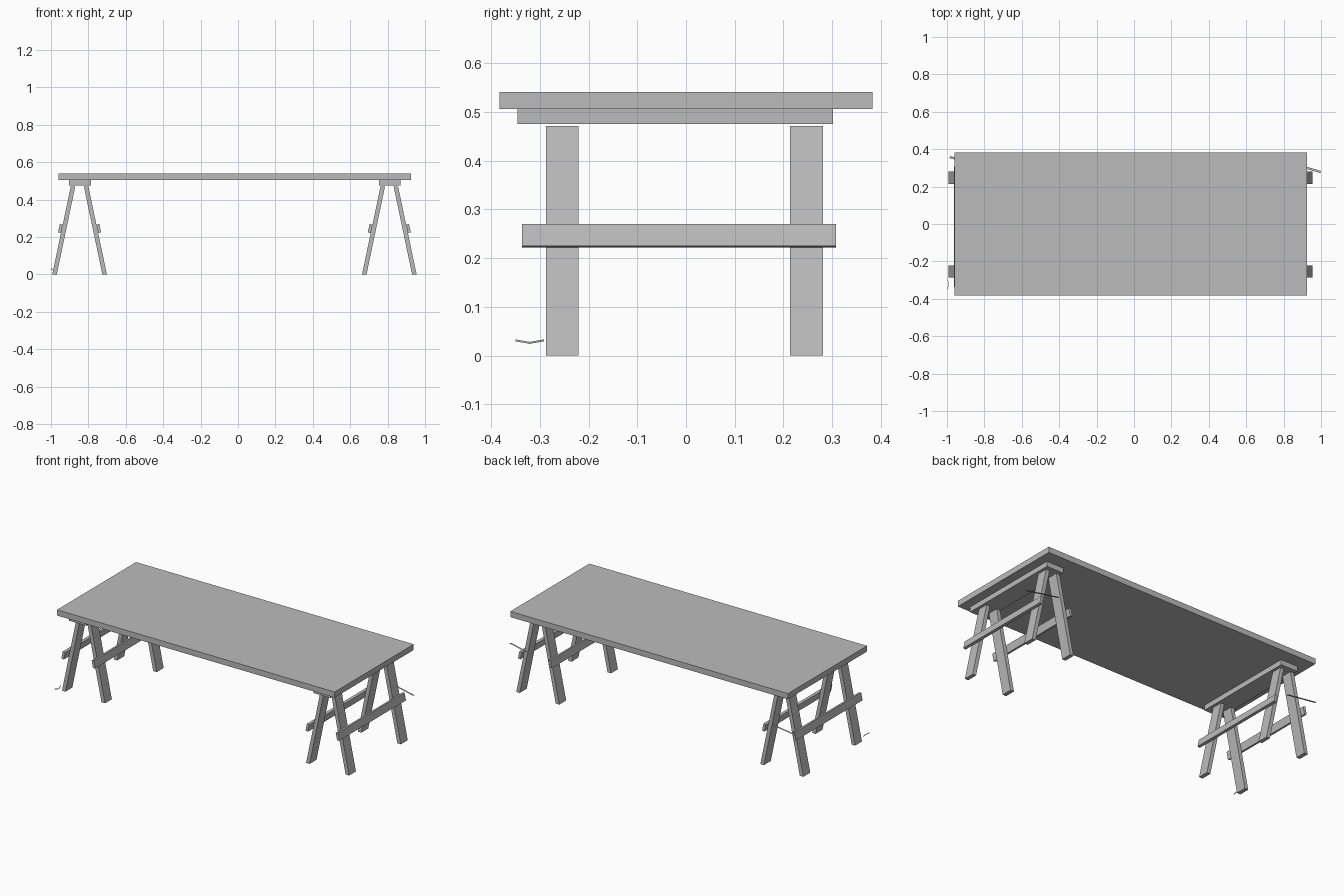
import bpy
import bmesh
from mathutils import Vector

cube = bpy.data.objects.get("Cube")
if cube:
    bpy.data.objects.remove(cube, do_unlink=True)

grey = bpy.data.materials.new("plain grey")
grey.use_nodes = True
GREY = (0.5, 0.5, 0.5, 1)
grey.diffuse_color = GREY
grey.node_tree.nodes["Principled BSDF"].inputs["Base Color"].default_value = GREY


def solid(name, outline, offset):
    """Extrude a planar outline by an offset; no offset leaves a thin sheet."""
    bm = bmesh.new()
    face = bm.faces.new([bm.verts.new(p) for p in outline])
    if offset:
        ext = bmesh.ops.extrude_face_region(bm, geom=[face], use_keep_orig=True)
        moved = [g for g in ext["geom"] if isinstance(g, bmesh.types.BMVert)]
        bmesh.ops.translate(bm, verts=moved, vec=Vector(offset))
    bmesh.ops.recalc_face_normals(bm, faces=bm.faces)
    mesh = bpy.data.meshes.new(name)
    bm.to_mesh(mesh)
    bm.free()
    mesh.materials.append(grey)
    obj = bpy.data.objects.new(name, mesh)
    bpy.context.collection.objects.link(obj)
    return obj


def prism(name, profile, y0, y1):
    """Extrude an x-z profile along y."""
    return solid(name, [(x, y0, z) for x, z in profile], (0, y1 - y0, 0))


def box(name, x0, x1, y0, y1, z0, z1):
    return prism(name, [(x0, z0), (x1, z0), (x1, z1), (x0, z1)], y0, y1)


# Table top
box("table_top", -0.96, 0.924, -0.383, 0.383, 0.506, 0.541)

# Leg slope: outer face runs from the foot to the top
FOOT, HEAD, LEG_TOP, LEG_WIDTH = 0.146, 0.047, 0.471, 0.024
along = Vector((HEAD - FOOT, LEG_TOP)).normalized()
outward = Vector((along.y, -along.x))


def trestle(label, cx):
    # Beam under the top
    box(f"{label}_beam", cx - 0.056, cx + 0.06, -0.346, 0.302, 0.475, 0.506)
    for side, s in (("inner", -1), ("outer", 1)):
        if label == "right":
            s = -s

        def place(points):
            return [(cx + s * x, z) for x, z in points]

        # Splayed legs, cut level at both ends
        leg = place([(FOOT, 0), (HEAD, LEG_TOP),
                     (HEAD - LEG_WIDTH, LEG_TOP), (FOOT - LEG_WIDTH, 0)])
        for end, y0, y1 in (("front", -0.287, -0.221), ("back", 0.214, 0.281)):
            prism(f"{label}_{side}_{end}_leg", leg, y0, y1)

        # Stretcher lying on the sloped outer face of the legs
        start = Vector((FOOT, 0)) + along * (0.222 / along.y)
        end_pt = start + along * 0.046
        thick = outward * 0.016
        prism(f"{label}_{side}_stretcher",
              place([start, start + thick, end_pt + thick, end_pt]), -0.337, 0.308)


trestle("right", -0.847)
trestle("left", 0.809)


# Thin loose slats near the back legs
def slat(name, a, b):
    a, b = Vector(a), Vector(b)
    d = (b - a).normalized()
    side = Vector((-d.y, d.x, 0)) * 0.006
    solid(name, [a - side, b - side, b + side, a + side], None)


slat("left_slat", (0.812, 0.333, 0.287), (0.998, 0.278, 0.287))
slat("right_slat", (-0.813, 0.322, 0.287), (-0.985, 0.357, 0.287))

# Small bent sliver beside the front right foot
for name, y in (("front_sliver", -0.35), ("back_sliver", -0.292)):
    solid(name, [(-0.998, y, 0.029), (-0.988, -0.321, 0.024),
                 (-0.988, -0.321, 0.028), (-0.998, y, 0.033)], (-0.002, 0, 0))
